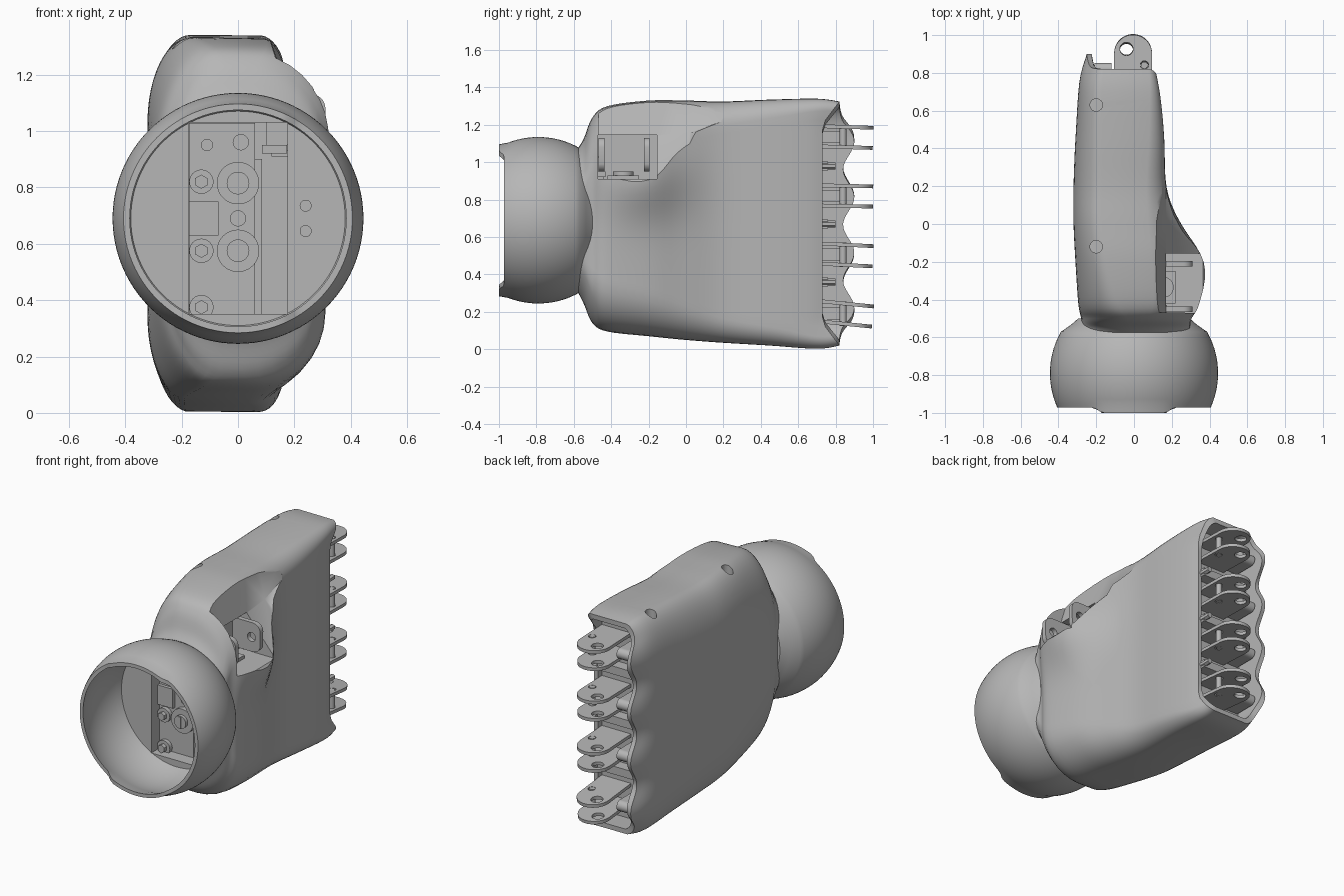
import bpy, bmesh
from math import sin, cos, pi, exp, sqrt, radians
from mathutils import Matrix, Vector

cube = bpy.data.objects.get("Cube")
if cube:
    bpy.data.objects.remove(cube)

grey = bpy.data.materials.new("plain grey")
grey.use_nodes = True
grey.diffuse_color = (0.47, 0.47, 0.47, 1)
grey.node_tree.nodes["Principled BSDF"].inputs["Base Color"].default_value = (0.47, 0.47, 0.47, 1)


def smooth(ob):
    bpy.ops.object.select_all(action='DESELECT')
    ob.select_set(True)
    bpy.context.view_layer.objects.active = ob
    bpy.ops.object.shade_smooth_by_angle(angle=radians(35))


def add(name, mesh):
    ob = bpy.data.objects.new(name, mesh)
    bpy.context.collection.objects.link(ob)
    mesh.materials.clear()
    mesh.materials.append(grey)
    smooth(ob)
    return ob


def from_bmesh(name, bm):
    bmesh.ops.recalc_face_normals(bm, faces=bm.faces[:])
    mesh = bpy.data.meshes.new(name)
    bm.to_mesh(mesh)
    bm.free()
    return add(name, mesh)


def loft(name, rings):
    bm = bmesh.new()
    rows = [[bm.verts.new(p) for p in ring] for ring in rings]
    for a, b in zip(rows, rows[1:]):
        for i in range(len(a)):
            j = (i + 1) % len(a)
            bm.faces.new((a[i], a[j], b[j], b[i]))
    bm.faces.new(rows[0])
    bm.faces.new(rows[-1])
    return from_bmesh(name, bm)


def box(name, x, y, z):
    """Box between pairs of limits."""
    bm = bmesh.new()
    bmesh.ops.create_cube(bm, size=1)
    for v in bm.verts:
        v.co = [lim[0] if c < 0 else lim[1] for c, lim in zip(v.co, (x, y, z))]
    return from_bmesh(name, bm)


def rod(name, start, end, r, sides=32):
    a, b = Vector(start), Vector(end)
    bm = bmesh.new()
    turn = (b - a).to_track_quat('Z', 'Y').to_matrix().to_4x4()
    bmesh.ops.create_cone(bm, cap_ends=True, segments=sides, radius1=r, radius2=r,
                          depth=(b - a).length, matrix=Matrix.Translation((a + b) / 2) @ turn)
    return from_bmesh(name, bm)


def arc(cx, cy, r, a0=0, a1=2 * pi, n=24, ry=None):
    angles = [a0 + (a1 - a0) * i / n for i in range(n)]
    return [(cx + r * cos(a), cy + (ry or r) * sin(a)) for a in angles]


def plate(name, loops, thick, matrix):
    """Flat plate: first loop is the outline, the others are holes."""
    cu = bpy.data.curves.new(name, 'CURVE')
    cu.dimensions, cu.fill_mode, cu.extrude = '2D', 'BOTH', thick / 2
    for pts in loops:
        sp = cu.splines.new('POLY')
        sp.points.add(len(pts) - 1)
        for p, (x, y) in zip(sp.points, pts):
            p.co = (x, y, 0, 1)
        sp.use_cyclic_u = True
    tmp = bpy.data.objects.new(name, cu)
    bpy.context.collection.objects.link(tmp)
    deps = bpy.context.evaluated_depsgraph_get()
    mesh = bpy.data.meshes.new_from_object(tmp.evaluated_get(deps))
    bpy.data.objects.remove(tmp)
    mesh.transform(matrix)
    return add(name, mesh)


def cut(target, cutter, keep=False):
    mod = target.modifiers.new("cut", 'BOOLEAN')
    mod.operation, mod.solver, mod.object = 'DIFFERENCE', 'EXACT', cutter
    bpy.context.view_layer.objects.active = target
    bpy.ops.object.modifier_move_to_index(modifier=mod.name, index=0)
    bpy.ops.object.modifier_apply(modifier=mod.name)
    if not keep:
        bpy.data.objects.remove(cutter)
    smooth(target)


# Wrist cuff: a hollow ball cut open at the front, with two rim tabs
MID, WRIST = 0.69, -0.79


def cuff_ring(y, r, rim=False):
    pts = [Vector((r * cos(2 * pi * i / 96), y, MID + r * sin(2 * pi * i / 96))) for i in range(96)]
    if rim:
        for p in pts:
            p.y -= 0.028 * min(1, max(0, (0.21 - abs(p.x)) / 0.04))
    return pts


inner = [cuff_ring(y, sqrt(0.425 ** 2 - (y - WRIST) ** 2), i == 12)
         for i, y in enumerate(-0.6 - 0.372 * k / 12 for k in range(13))]
outer = [cuff_ring(y, sqrt(0.445 ** 2 - (y - WRIST) ** 2), i == 0)
         for i, y in enumerate(-0.972 + 0.402 * k / 18 for k in range(19))]
collar = [cuff_ring(-0.535, 0.335), cuff_ring(-0.5, 0.295)]
cuff = loft("wrist_cuff", inner + outer + collar)

# Palm: stations of y, x limits, z limits, corner radius at the back and palm sides
stations = [
    (-0.575, -0.29, 0.30, 0.30, 1.08, 0.27, 0.28),
    (-0.545, -0.28, 0.29, 0.24, 1.13, 0.26, 0.27),
    (-0.50, -0.28, 0.29, 0.14, 1.24, 0.24, 0.27),
    (-0.42, -0.295, 0.31, 0.095, 1.30, 0.21, 0.26),
    (-0.20, -0.31, 0.28, 0.07, 1.33, 0.17, 0.23),
    (0.00, -0.32, 0.22, 0.05, 1.33, 0.15, 0.18),
    (0.20, -0.32, 0.17, 0.035, 1.325, 0.15, 0.13),
    (0.45, -0.31, 0.16, 0.02, 1.335, 0.14, 0.10),
    (0.70, -0.29, 0.14, 0.003, 1.34, 0.12, 0.07),
    (0.82, -0.25, 0.12, 0.02, 1.325, 0.09, 0.05)]


def blend(k, t):
    p = [Vector(stations[min(max(k + d, 0), len(stations) - 1)]) for d in (-1, 0, 1, 2)]
    m0, m1 = (p[2] - p[0]) / 2, (p[3] - p[1]) / 2
    return (p[1] * (2 * t ** 3 - 3 * t * t + 1) + m0 * (t ** 3 - 2 * t * t + t)
            + p[2] * (3 * t * t - 2 * t ** 3) + m1 * (t ** 3 - t * t))


def section(y, xl, xr, z0, z1, rl, rr):
    right = arc(xr - rr, z0 + rr, rr, -pi / 2, 0, 8)
    right += [(xr, z0 + rr + (z1 - z0 - 2 * rr) * i / 24) for i in range(24)]
    right += arc(xr - rr, z1 - rr, rr, 0, pi / 2, 8)
    tall = min(2 * rl, 0.42 * (z1 - z0))
    left = arc(xl + rl, z1 - tall, rl, pi / 2, pi, 12, tall)
    left += [(xl, z1 - tall + (z0 - z1 + 2 * tall) * i / 44) for i in range(44)]
    left += arc(xl + rl, z0 + tall, rl, pi, 1.5 * pi, 12, tall)
    pts = []
    for x, z in right + left:
        # thumb mound, then the uneven knuckle edge
        mound = 0.09 * exp(-((y + 0.22) / 0.21) ** 2 - ((z - 0.92) / 0.2) ** 2) * max(0, x / xr)
        side = min(1, max(0, (x - xl) / (xr - xl)))
        edge = min(1, max(0, min(z - z0, z1 - z) / 0.12))
        wave = 0.05 + 0.03 * cos(2 * pi * (z - 0.2) / 0.31)
        shift = edge * ((1 - side) ** 2 * wave - side ** 2 * 0.09)
        pts.append(Vector((x + mound, y + shift * max(0, (y - 0.55) / 0.27), z)))
    return pts


rings = [section(*blend(k, i / 5)) for k in range(len(stations) - 1) for i in range(5)]
rings.append(section(*stations[-1]))
centre = Vector((-0.065, 0, 0.67))


def shrink(p, y):
    return Vector((centre.x + (p.x - centre.x) * 0.86, y, centre.z + (p.z - centre.z) * 0.955))


rings.append([shrink(p, p.y) for p in rings[-1]])
rings.append([shrink(p, 0.69) for p in rings[-2]])
palm = loft("palm_shell", rings)

# Wrist opening and screw holes along the top edge
pocket = box("pocket_cutter", (-0.175, 0.175), (-0.7, -0.44), (0.35, 1.03))
cut(cuff, pocket, keep=True)
cut(palm, pocket)
for y in (-0.12, 0.63):
    cut(palm, rod("hole_cutter", (-0.2, y, 1.22), (-0.2, y, 1.5), 0.033))

# Thumb recess: a hollow that fades towards the fingers, with a square pocket in it
scoop = [[Vector((x, y, z)) for x, z in ((0.09, 1.4), (0.17, zi), (0.39, zo), (0.7, zo), (0.7, 1.4))]
         for y, zi, zo in ((-0.468, 1.14, 0.88), (-0.155, 1.14, 0.88), (0.02, 1.16, 0.92), (0.2, 1.22, 1.17))]
cut(palm, loft("scoop_cutter", scoop))
cut(palm, box("thumb_cutter", (0.12, 0.6), (-0.47, -0.155), (0.91, 1.145)))

# Finger hinges: paired lugs with a pin and a rounded knuckle block
lug = [(-0.105, 0.64), (0.095, 0.64)] + arc(-0.005, 0.9, 0.1, 0, pi) + [(-0.105, 0.9)]
lug_holes = [arc(-0.04, 0.925, 0.035), arc(0.055, 0.84, 0.022)]
for n, (z, tilt) in enumerate(((0.19, -0.1), (0.505, -0.05), (0.82, -0.02), (1.135, -0.03)), 1):
    pivot = Vector((0, 0.85, z))
    turn = Matrix.Translation(pivot) @ Matrix.Rotation(tilt, 4, 'X') @ Matrix.Translation(-pivot)
    for side in (-1, 1):
        plate(f"finger_lug_{n}", [lug] + lug_holes, 0.02,
              turn @ Matrix.Translation((0, 0, z + side * 0.054)))
    rod(f"hinge_pin_{n}", (0.055, 0.84, z - 0.065), (0.055, 0.84, z + 0.065), 0.018)
    box(f"knuckle_block_{n}", (-0.21, -0.12), (0.64, 0.82), (z - 0.033, z + 0.033))
    rod(f"knuckle_nose_{n}", (-0.21, 0.82, z), (-0.12, 0.82, z), 0.033)

# Ribs between the fingers
for z in (0.36, 0.67, 0.98):
    box("finger_rib", (-0.22, 0.1), (0.64, 0.76), (z - 0.025, z + 0.025))
    rod("rib_point", (0.09, 0.64, z), (0.09, 0.8, z), 0.018, 6)

# Thumb hinge: two upright lugs and a round seat
thumb = [(0.1, 0.95), (0.26, 0.95)] + arc(0.26, 1.0, 0.05, -pi / 2, 0, 8)
thumb += arc(0.26, 1.08, 0.05, 0, pi / 2, 8) + [(0.26, 1.13), (0.1, 1.13)]
for y in (-0.452, -0.21):
    plate("thumb_lug", [thumb, arc(0.25, 1.04, 0.028)], 0.03,
          Matrix.Translation((0, y, 0)) @ Matrix.Rotation(pi / 2, 4, 'X'))
box("thumb_seat", (0.11, 0.22), (-0.42, -0.25), (0.9, 0.93))
rod("thumb_boss", (0.155, -0.335, 0.92), (0.155, -0.335, 0.95), 0.055)

# Fittings inside the wrist pocket
bracket = box("wrist_bracket", (-0.174, 0.06), (-0.52, -0.43), (0.351, 1.029))
for x, z, r in ((-0.11, 0.95, 0.02), (0.01, 0.96, 0.027), (0, 0.69, 0.027)):
    cut(bracket, rod("hole_cutter", (x, -0.6, z), (x, -0.48, z), r))
box("bracket_step", (-0.174, -0.07), (-0.54, -0.51), (0.63, 0.75))
box("channel_strip", (0.06, 0.085), (-0.5, -0.43), (0.351, 0.9))
box("channel_cap", (0.085, 0.174), (-0.5, -0.43), (0.92, 0.95))
for z in (0.575, 0.815):
    rod("ring_boss", (0, -0.51, z), (0, -0.55, z), 0.075, 48)
    rod("slot_screw", (0, -0.54, z), (0, -0.57, z), 0.04)
    box("screw_slot", (-0.007, 0.007), (-0.575, -0.56), (z - 0.035, z + 0.035))
for z in (0.375, 0.575, 0.82):
    rod("bolt_washer", (-0.13, -0.51, z), (-0.13, -0.545, z), 0.043)
    rod("hex_bolt", (-0.13, -0.54, z), (-0.13, -0.57, z), 0.025, 6)
for z in (0.645, 0.735):
    rod("cuff_rivet", (0.24, -0.59, z), (0.24, -0.606, z), 0.021)
